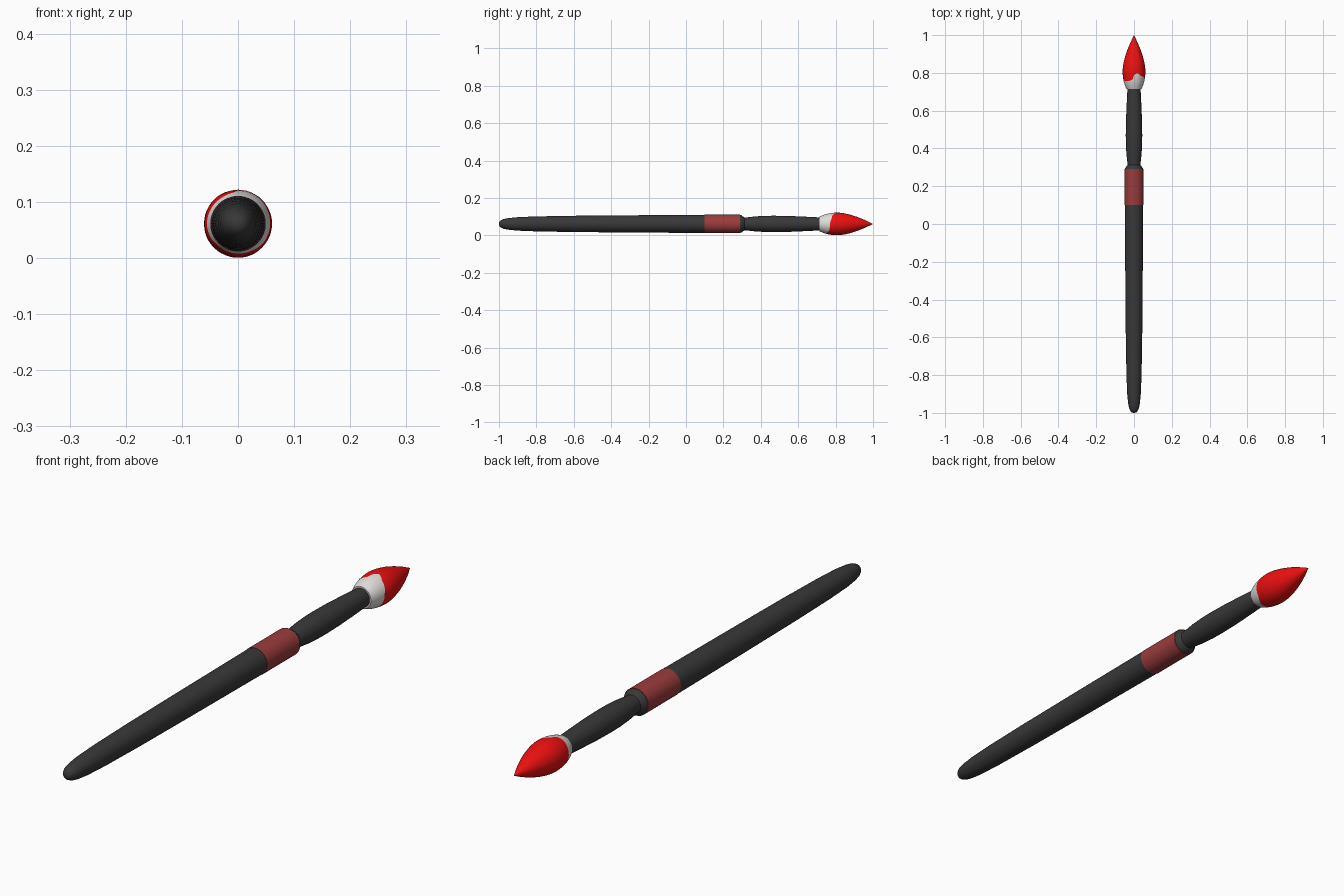
import bpy, bmesh, math
from mathutils import Vector

if "Cube" in bpy.data.objects:
    bpy.data.objects.remove(bpy.data.objects["Cube"])

N = 48
CZ = 0.061


def material(name, rgb):
    m = bpy.data.materials.new(name)
    m.diffuse_color = (*rgb, 1)
    m.use_nodes = True
    m.node_tree.nodes["Principled BSDF"].inputs["Base Color"].default_value = m.diffuse_color
    return m


def lathe(name, rings, mat=None, cap=True):
    """rings: functions of angle giving (y, radius), or plain (y, radius) pairs."""
    bm = bmesh.new()
    loops = []
    for ring in rings:
        loop = []
        for i in range(N):
            a = math.tau * i / N
            y, r = ring(a) if callable(ring) else ring
            loop.append(bm.verts.new((r * math.cos(a), y, CZ + r * math.sin(a))))
        loops.append(loop)
    for lo, hi in zip(loops, loops[1:]):
        for i in range(N):
            j = (i + 1) % N
            bm.faces.new((lo[i], hi[i], hi[j], lo[j]))
    if cap:
        bm.faces.new(loops[0])
        bm.faces.new(loops[-1])
    bmesh.ops.remove_doubles(bm, verts=bm.verts, dist=1e-5)
    bmesh.ops.recalc_face_normals(bm, faces=bm.faces)
    me = bpy.data.meshes.new(name)
    bm.to_mesh(me)
    bm.free()
    ob = bpy.data.objects.new(name, me)
    bpy.context.collection.objects.link(ob)
    if mat:
        me.materials.append(mat)
    bpy.ops.object.select_all(action='DESELECT')
    ob.select_set(True)
    bpy.context.view_layer.objects.active = ob
    bpy.ops.object.shade_smooth_by_angle(angle=math.radians(35))
    return ob


dark = material("dark_handle", (0.04, 0.04, 0.04))
maroon = material("maroon_band", (0.33, 0.045, 0.045))
white = material("pale_bristle", (0.75, 0.72, 0.71))
red = material("red_paint", (0.85, 0.005, 0.005))

# Long handle with rounded butt
lathe("handle", [(-1, 0.004), (-0.998, 0.011), (-0.99, 0.019), (-0.975, 0.026),
                 (-0.95, 0.031), (-0.9, 0.036), (-0.8, 0.040), (-0.6, 0.0435),
                 (-0.3, 0.046), (0.1, 0.0485)], dark)

# Coloured band
lathe("band", [(0.1, 0.0495), (0.29, 0.0495)], maroon)

# Collar and slim waisted grip
lathe("grip", [(0.288, 0.048), (0.297, 0.046), (0.312, 0.034), (0.33, 0.0355),
               (0.37, 0.040), (0.42, 0.0430), (0.47, 0.0438), (0.55, 0.0425),
               (0.63, 0.039), (0.69, 0.036), (0.722, 0.0345)], dark)

# Bristle outline: radius as a smooth function of y
PROFILE = [(0.715, 0.040), (0.735, 0.0485), (0.755, 0.0545), (0.78, 0.0590),
           (0.81, 0.0608), (0.84, 0.0580), (0.88, 0.0490), (0.92, 0.0360),
           (0.96, 0.0195), (1.0, 0.0)]


def radius(y):
    for (y0, r0), (y1, r1) in zip(PROFILE, PROFILE[1:]):
        if y <= y1:
            return r0 + (r1 - r0) * (y - y0) / (y1 - y0)
    return 0.0


# Wavy paint edge: (angle in degrees, y)
EDGE = [(0, 0.770), (45, 0.782), (75, 0.798), (88, 0.790), (100, 0.762),
        (125, 0.756), (180, 0.760), (235, 0.750), (290, 0.752), (330, 0.768),
        (360, 0.770)]


def edge(a):
    d = math.degrees(a)
    for (a0, y0), (a1, y1) in zip(EDGE, EDGE[1:]):
        if d <= a1:
            t = (d - a0) / (a1 - a0)
            return y0 + (y1 - y0) * t * t * (3 - 2 * t)
    return EDGE[-1][1]


def span(start, end, t):
    def ring(a):
        y = start(a) + (end(a) - start(a)) * t
        return y, radius(y)
    return ring


lathe("bristle_base", [(0.715, 0.030)] +
      [span(lambda a: 0.715, edge, k / 6) for k in range(7)], white, cap=False)
lathe("paint_tip", [span(edge, lambda a: 1.0, k / 18) for k in range(18)] +
      [(0.9985, 0.0008)], red, cap=False)
# Close the very tip
lathe("tip_point", [(0.9985, 0.0008), (1.0, 0.0001)], red)
